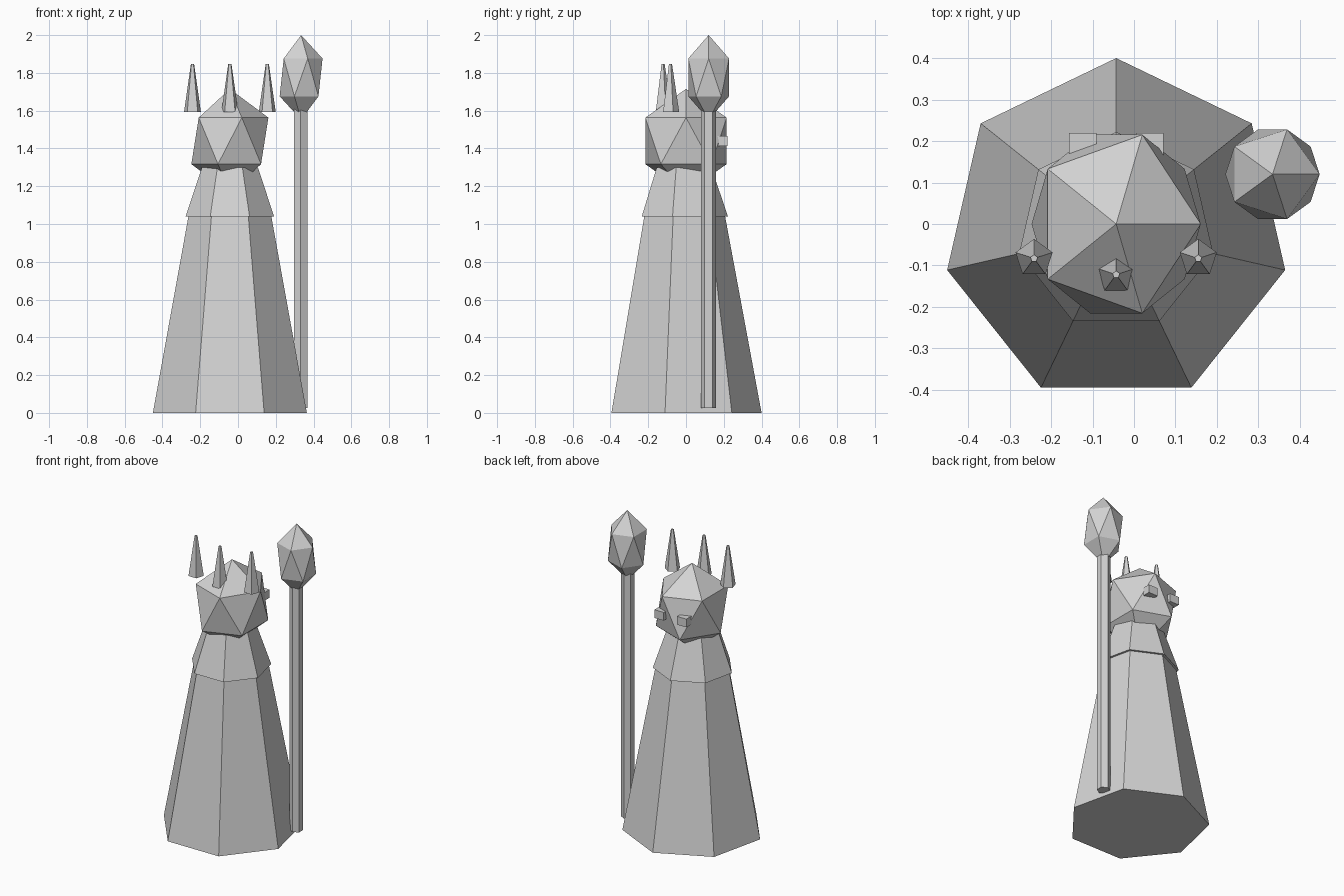
import bpy

cube = bpy.data.objects.get("Cube")
if cube:
    bpy.data.objects.remove(cube, do_unlink=True)

grey = bpy.data.materials.new("plain grey")
grey.use_nodes = True
colour = (0.65, 0.65, 0.65, 1)
grey.diffuse_color = colour
grey.node_tree.nodes["Principled BSDF"].inputs["Base Color"].default_value = colour

MID = -0.043  # the figure's own centre line


def finish(name):
    obj = bpy.context.object
    obj.name = name
    obj.data.materials.append(grey)
    return obj


def cone(name, sides, r1, r2, x, y, z1, z2):
    bpy.ops.mesh.primitive_cone_add(vertices=sides, radius1=r1, radius2=r2,
                                    depth=z2 - z1, location=(x, y, (z1 + z2) / 2))
    return finish(name)


def gem(name, location, scale):
    bpy.ops.mesh.primitive_ico_sphere_add(subdivisions=1, radius=1, location=location)
    obj = finish(name)
    obj.scale = scale
    return obj


# Robe and shoulder cape
cone("robe", 7, 0.418, 0.214, MID, -0.018, 0, 1.10)
cone("shoulder_cape", 7, 0.24, 0.152, MID, -0.018, 1.04, 1.30)

# Head
gem("head", (MID, 0, 1.44), (0.228, 0.253, 0.275))

# Eyes
for side, sign in (("left", 1), ("right", -1)):
    bpy.ops.mesh.primitive_cube_add(size=1, location=(MID + sign * 0.081, 0.187, 1.44))
    finish(side + "_eye").scale = (0.066, 0.066, 0.053)

# Crown spikes
for name, dx, y in (("left", 0.198, -0.083), ("middle", 0, -0.122), ("right", -0.198, -0.083)):
    cone(name + "_crown_spike", 5, 0.047, 0.009, MID + dx, y, 1.593, 1.847)

# Staff with its crystal
cone("staff", 6, 0.04, 0.04, 0.332, 0.119, 0.027, 1.64)
gem("staff_crystal", (0.334, 0.12, 1.776), (0.127, 0.127, 0.224))
